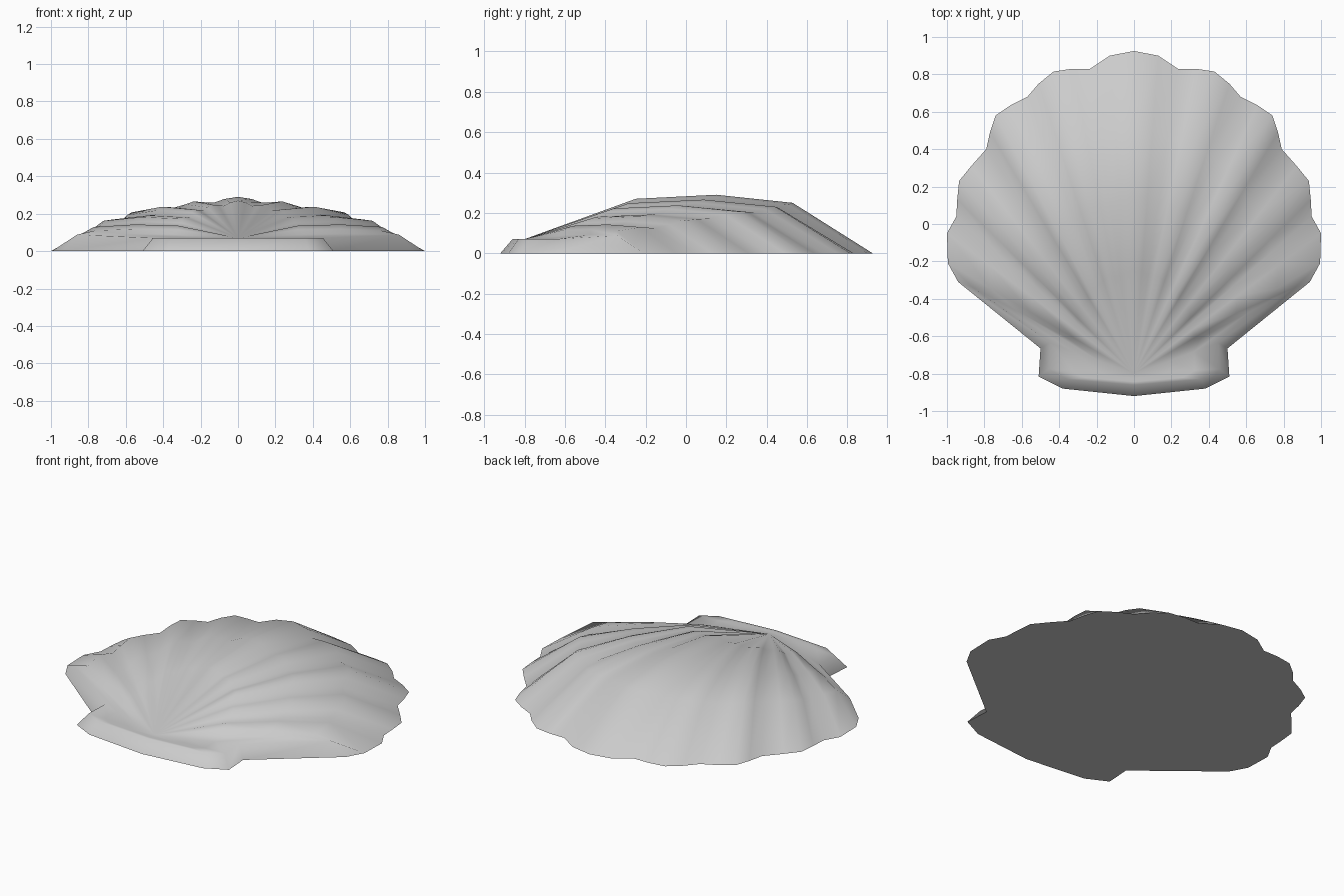
import bpy, bmesh, math
from mathutils import Vector

cube = bpy.data.objects.get("Cube")
if cube:
    bpy.data.objects.remove(cube)

# Single shell colour
grey = bpy.data.materials.new("shell_grey")
grey.use_nodes = True
grey.diffuse_color = (0.6, 0.6, 0.6, 1)
grey.node_tree.nodes["Principled BSDF"].inputs["Base Color"].default_value = (0.6, 0.6, 0.6, 1)

HINGE = Vector((0, -0.8))
EDGE = 0.07  # height of the hinge plate

# Scalloped fan edge, back middle to wing: x, y, rib height factor
fan = [(0, .925, 1), (.13, .9, .95), (.235, .83, .86), (.33, .83, .87),
       (.43, .815, .89), (.51, .75, .82), (.57, .68, .73), (.66, .635, .75),
       (.74, .58, .76), (.77, .49, .68), (.79, .4, .57), (.87, .31, .55),
       (.935, .23, .51), (.945, .13, .4), (.95, .04, .3), (1, -.05, .33),
       (.995, -.21, .22)]
# Wing and hinge ears: outer x, y, then bevelled rim x, y
ears = [(.94, -.31, .86, -.34), (.5, -.665, .45, -.635), (.51, -.815, .455, -.775),
        (.38, -.88, .36, -.83), (0, -.92, 0, -.86)]

# Each spoke is (outer point, rim point, height factor)
spokes = []
for x, y, factor in fan:
    outer = Vector((x, y))
    spokes.append((outer, HINGE.lerp(outer, 0.77), factor))
for i, (x, y, rx, ry) in enumerate(ears):
    spokes.append((Vector((x, y)), Vector((rx, ry)), 0.1 if i == 0 else 0))

# Mirror the spokes to close the loop
flip = lambda p: Vector((-p.x, p.y))
spokes += [(flip(o), flip(r), f) for o, r, f in reversed(spokes[1:-1])]

# Build rings from the hinge apex outwards, following the domed profile
bm = bmesh.new()
apex = bm.verts.new((0, HINGE.y, EDGE))
rings = []
for t, height in [(.415, .27), (.715, .29), (1, .25)]:
    ring = []
    for outer, rim, factor in spokes:
        p = HINGE.lerp(rim, t)
        ring.append(bm.verts.new((p.x, p.y, EDGE + factor * (height - EDGE))))
    rings.append(ring)
rings.append([bm.verts.new((o.x, o.y, 0)) for o, r, f in spokes])

count = len(spokes)
for i in range(count):
    j = (i + 1) % count
    bm.faces.new((apex, rings[0][i], rings[0][j]))
    for inner, outer in zip(rings, rings[1:]):
        bm.faces.new((inner[i], outer[i], outer[j], inner[j]))
bm.faces.new(rings[-1])  # flat underside
bmesh.ops.recalc_face_normals(bm, faces=bm.faces)

mesh = bpy.data.meshes.new("scallop_shell")
bm.to_mesh(mesh)
bm.free()
mesh.materials.append(grey)
shell = bpy.data.objects.new("scallop_shell", mesh)
bpy.context.collection.objects.link(shell)

# Smooth dome with a crisp bottom edge
bpy.ops.object.select_all(action='DESELECT')
shell.select_set(True)
bpy.context.view_layer.objects.active = shell
bpy.ops.object.shade_smooth_by_angle(angle=math.radians(75))
